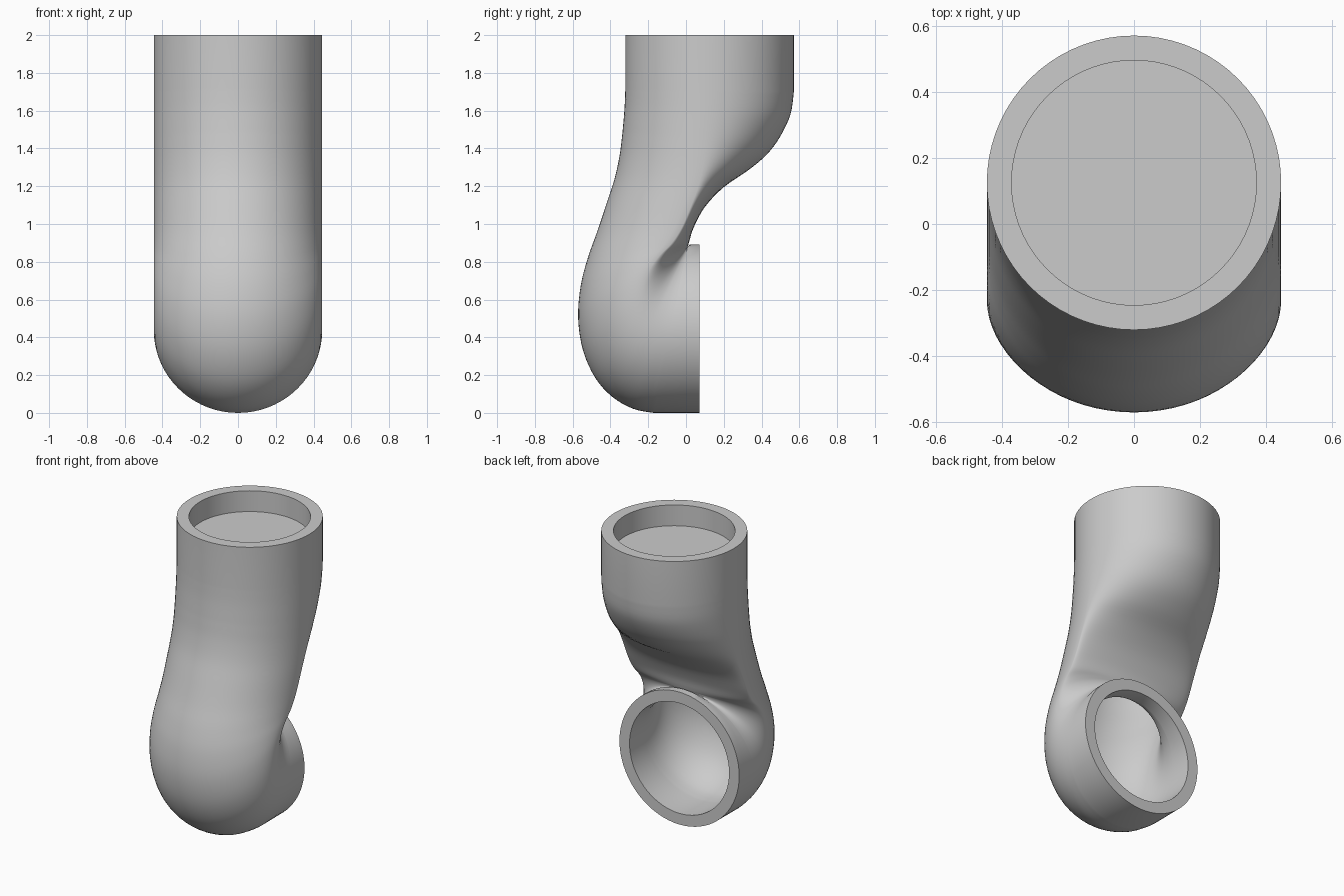
import bpy, bmesh, math
from mathutils import Vector

if "Cube" in bpy.data.objects:
    bpy.data.objects.remove(bpy.data.objects["Cube"])

SIDES, RADIUS, WALL = 72, 0.446, 0.075

# Side profile as pairs: front y, front z, back y, back z of each cross-section
bend = [Vector(p) for p in [
    (-.321, 1.72, .571, 1.70), (-.325, 1.62, .553, 1.58),
    (-.333, 1.52, .50, 1.465), (-.339, 1.46, .43, 1.37),
    (-.352, 1.36, .33, 1.285), (-.378, 1.24, .20, 1.195),
    (-.42, 1.11, .10, 1.09), (-.47, .96, .04, .98),
    (-.52, .82, .018, .91), (-.558, .67, .012, .89),
    (-.571, .50, .01, .885), (-.545, .33, .009, .882),
    (-.48, .185, .008, .88), (-.39, .085, .008, .88),
    (-.28, .022, .008, .88), (-.17, 0, .008, .88)]]


def smooth(points, steps=4):
    """Catmull-Rom curve through the section pairs."""
    p = [points[0]] + points + [points[-1]]
    out = []
    for i in range(1, len(p) - 2):
        a, b, c, d = p[i - 1:i + 3]
        for s in range(steps):
            t = s / steps
            out.append(b + (c - a) * (t / 2)
                       + (2 * a - 5 * b + 4 * c - d) * (t * t / 2)
                       + (3 * b - a - 3 * c + d) * (t ** 3 / 2))
    return out + [points[-1]]


def ring(bm, pair, inset=0.0):
    """Section with a round front half and a back half squeezed to fit the bend."""
    front = Vector((0, pair[0], pair[1]))
    chord = Vector((0, pair[2], pair[3])) - front
    length = chord.length
    axis = chord / length
    depth = max(length / 2, min(RADIUS, length - 0.06))
    mid = front + axis * depth
    # the wall thins on the inside of the bend
    thin = min(1.0, max(0.2, (length - .5) / .36))
    near = depth - inset
    far = length - depth - inset * thin
    verts = []
    for i in range(SIDES):
        a = 2 * math.pi * i / SIDES
        s = math.sin(a)
        side = Vector(((RADIUS - inset) * math.cos(a), 0, 0))
        verts.append(bm.verts.new(mid + axis * s * (far if s > 0 else near) + side))
    return verts


def level(z):
    return Vector((-.321, z, .571, z))


curve = smooth(bend)
collar = [Vector((.022, 0, .022, .892)), Vector((.071, 0, .071, .892))]
outer = [level(2.0)] + curve + collar
inner = [collar[1]] + curve[::-1] + [level(1.79)]

# Bent pipe: socket floor, socket wall, outer skin, mouth rim, inner skin, cap
bm = bmesh.new()
rings = [ring(bm, level(1.86), WALL), ring(bm, level(2.0), WALL)]
rings += [ring(bm, p) for p in outer]
rings += [ring(bm, p, WALL) for p in inner]
for a, b in zip(rings, rings[1:]):
    for i in range(SIDES):
        j = (i + 1) % SIDES
        bm.faces.new((a[i], a[j], b[j], b[i]))
bm.faces.new(rings[0])
bm.faces.new(rings[-1])
bmesh.ops.recalc_face_normals(bm, faces=bm.faces)

mesh = bpy.data.meshes.new("pipe_elbow")
bm.to_mesh(mesh)
bm.free()
pipe = bpy.data.objects.new("pipe_elbow", mesh)
bpy.context.collection.objects.link(pipe)
bpy.context.view_layer.objects.active = pipe
pipe.select_set(True)
bpy.ops.object.shade_smooth_by_angle(angle=math.radians(35))
